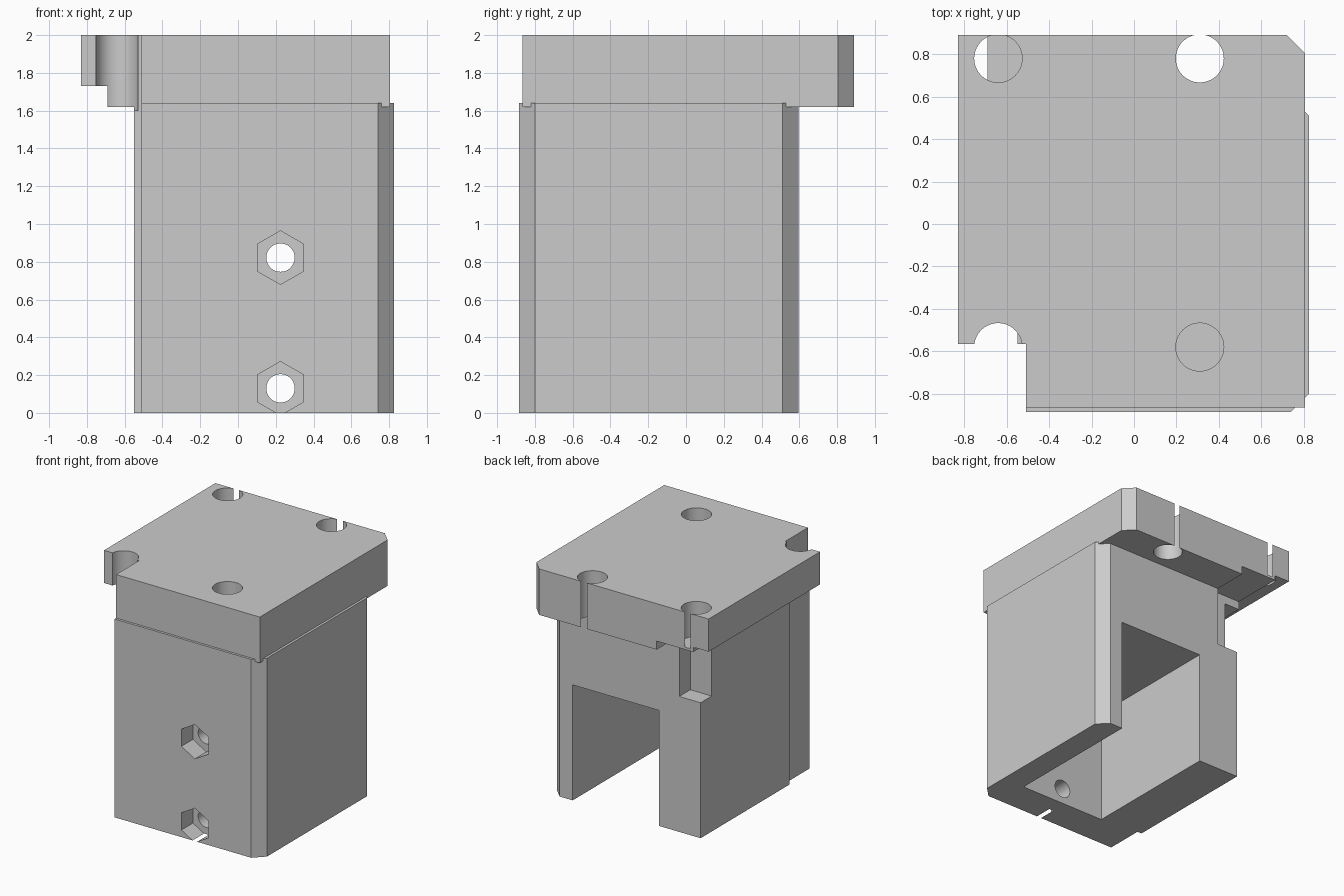
import bpy
import bmesh
import math
from mathutils import Matrix

if "Cube" in bpy.data.objects:
    bpy.data.objects.remove(bpy.data.objects["Cube"])

grey = bpy.data.materials.new("plain grey")
grey.use_nodes = True
colour = (0.6, 0.6, 0.6, 1)
grey.diffuse_color = colour
grey.node_tree.nodes["Principled BSDF"].inputs["Base Color"].default_value = colour


def add_object(name, bm):
    bmesh.ops.recalc_face_normals(bm, faces=bm.faces)
    mesh = bpy.data.meshes.new(name)
    bm.to_mesh(mesh)
    bm.free()
    mesh.materials.append(grey)
    obj = bpy.data.objects.new(name, mesh)
    bpy.context.collection.objects.link(obj)
    return obj


def prism(name, outline, low, high):
    """Extrude an outline in the ground plane from low to high."""
    bm = bmesh.new()
    face = bm.faces.new([bm.verts.new((x, y, low)) for x, y in outline])
    grown = bmesh.ops.extrude_face_region(bm, geom=[face])["geom"]
    verts = [v for v in grown if isinstance(v, bmesh.types.BMVert)]
    bmesh.ops.translate(bm, verts=verts, vec=(0, 0, high - low))
    return add_object(name, bm)


def box(name, x0, x1, y0, y1, z0, z1):
    return prism(name, [(x0, y0), (x1, y0), (x1, y1), (x0, y1)], z0, z1)


def rod(name, sides, radius, x, z, y0, y1):
    """Rod along y with a corner pointing up."""
    bm = bmesh.new()
    matrix = (Matrix.Translation((x, (y0 + y1) / 2, z))
              @ Matrix.Rotation(math.pi / 2, 4, "X"))
    bmesh.ops.create_cone(bm, cap_ends=True, segments=sides, radius1=radius,
                          radius2=radius, depth=y1 - y0, matrix=matrix)
    return add_object(name, bm)


def drill(name, x, y, low, radius=0.113):
    """Vertical hole cutter, open at the top."""
    ring = [(x + radius * math.cos(a * math.pi / 32),
             y + radius * math.sin(a * math.pi / 32)) for a in range(64)]
    return prism(name, ring, low, 2.1)


def combine(target, other, operation):
    mod = target.modifiers.new(operation.title(), "BOOLEAN")
    mod.object = other
    mod.operation = operation
    mod.solver = "EXACT"
    bpy.ops.object.select_all(action="DESELECT")
    bpy.context.view_layer.objects.active = target
    target.select_set(True)
    bpy.ops.object.modifier_apply(modifier=mod.name)
    bpy.data.objects.remove(other)


# Column with chamfered right corners and a stepped front left corner
body = prism("bracket_body", [
    (-0.51, -0.885), (0.74, -0.885), (0.825, -0.8), (0.825, 0.51),
    (0.74, 0.595), (-0.55, 0.595), (-0.55, -0.565), (-0.51, -0.565)], 0, 1.64)

# Overhanging top plate
plate = prism("top_plate", [
    (-0.51, -0.865), (0.805, -0.865), (0.805, 0.805), (0.72, 0.89),
    (-0.83, 0.89), (-0.83, -0.565), (-0.51, -0.565)], 1.62, 2)
combine(body, plate, "UNION")

cutters = [
    # Channel open to the back and the bottom
    box("channel", -0.17, 0.62, -0.6, 0.7, -0.1, 0.955),
    # Rebate under the plate edge, and clearance at the back corner
    box("edge_rebate", -0.9, -0.69, -0.7, 1, 1.5, 1.73),
    box("corner_clearance", -0.69, -0.355, 0.45, 1, 1.12, 1.69),
    # Plate holes
    drill("back_left_hole", 0.31, 0.78, 1.5),
    drill("back_right_hole", -0.64, 0.78, 1.71),
    drill("front_left_hole", 0.31, -0.58, 1.6),
    drill("front_right_hole", -0.64, -0.58, 1.6),
]
# Bolt holes with hexagonal nut pockets in the front wall
for z in (0.13, 0.822):
    cutters.append(rod("nut_pocket", 6, 0.142, 0.225, z, -1, -0.735))
    cutters.append(rod("bolt_hole", 48, 0.075, 0.225, z, -0.8, -0.5))

for cutter in cutters:
    combine(body, cutter, "DIFFERENCE")

bpy.ops.object.shade_smooth_by_angle(angle=math.radians(25))
